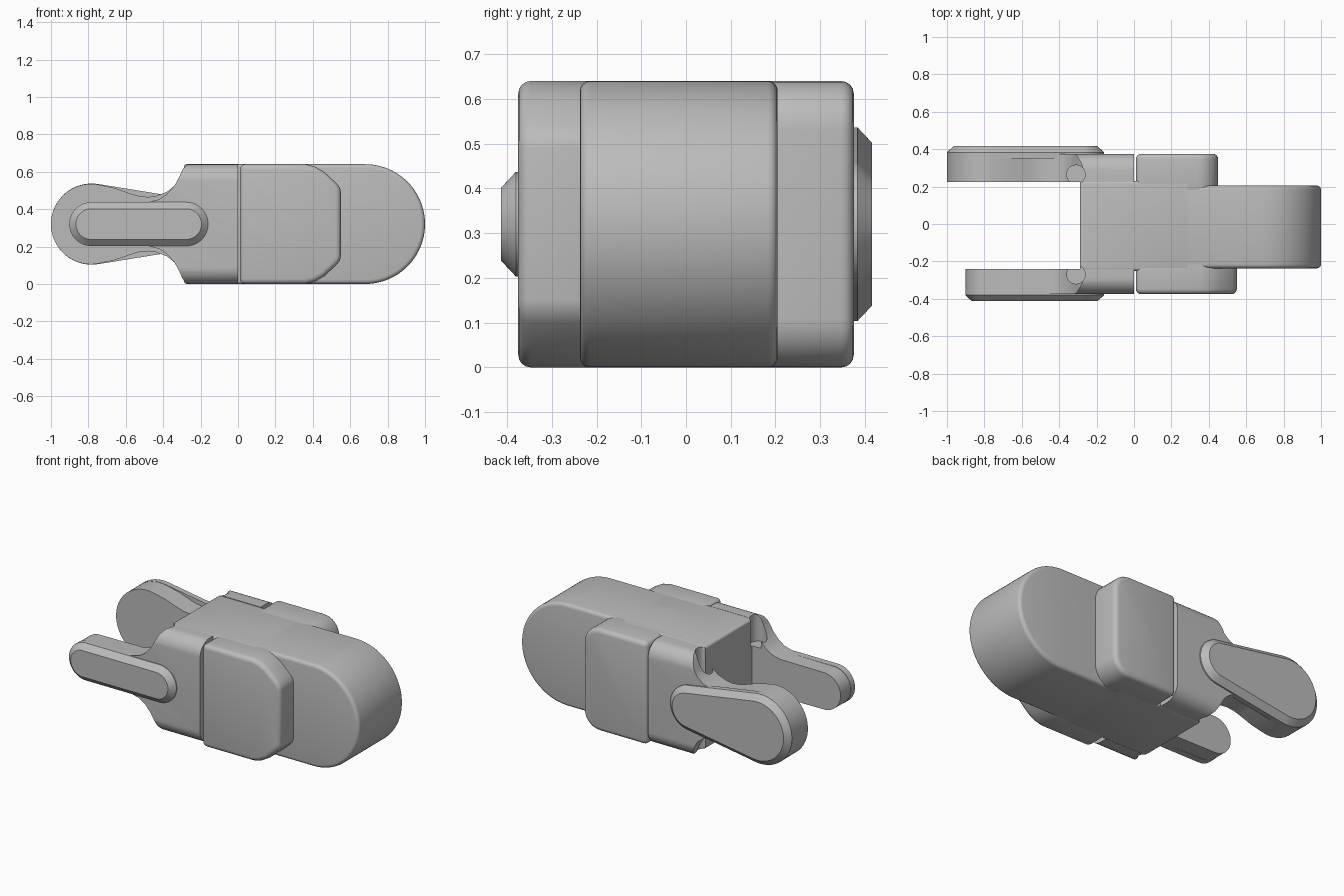
import bpy, bmesh, math

old = bpy.data.objects.get("Cube")
if old:
    bpy.data.objects.remove(old)

MID = 0.32          # height of the symmetry plane
GREY = (0.5, 0.5, 0.5, 1)
mat = bpy.data.materials.new("plain grey")
mat.use_nodes = True
mat.diffuse_color = GREY
mat.node_tree.nodes["Principled BSDF"].inputs["Base Color"].default_value = GREY


def loft(name, rings):
    """Solid skinned through rings of points, with capped ends."""
    bm = bmesh.new()
    loops = [[bm.verts.new(p) for p in ring] for ring in rings]
    n = len(loops[0])
    for a, b in zip(loops, loops[1:]):
        for i in range(n):
            j = (i + 1) % n
            bm.faces.new((a[i], a[j], b[j], b[i]))
    bm.faces.new(loops[0])
    bm.faces.new(loops[-1])
    bmesh.ops.recalc_face_normals(bm, faces=bm.faces)
    mesh = bpy.data.meshes.new(name)
    bm.to_mesh(mesh)
    bm.free()
    mesh.materials.append(mat)
    ob = bpy.data.objects.new(name, mesh)
    bpy.context.collection.objects.link(ob)
    return ob


def at_y(profile, y):
    return [(x, y, z) for x, z in profile]


def prism(name, profile, y0, y1):
    return loft(name, [at_y(profile, y0), at_y(profile, y1)])


def mirrored(half):
    """Close an upper half outline (x, height above the middle)."""
    return [(x, MID + h) for x, h in half] + [(x, MID - h) for x, h in reversed(half) if h > 1e-5]


def arc(cx, cz, rx, rz, start, end, n=12):
    angles = [math.radians(start + (end - start) * i / n) for i in range(n + 1)]
    return [(cx + rx * math.cos(a), cz + rz * math.sin(a)) for a in angles]


def teardrop(x0, r0, x1, r1):
    """Outline around two circles, x0 left of x1."""
    lean = math.degrees(math.asin((r0 - r1) / (x1 - x0)))
    return mirrored(arc(x0, 0, r0, r0, 180, 90 - lean, 16) + arc(x1, 0, r1, r1, 90 - lean, 0, 16))


def activate(ob):
    bpy.ops.object.select_all(action="DESELECT")
    ob.select_set(True)
    bpy.context.view_layer.objects.active = ob


def apply(ob, kind, **settings):
    mod = ob.modifiers.new(kind.lower(), kind)
    for key, value in settings.items():
        setattr(mod, key, value)
    activate(ob)
    bpy.ops.object.modifier_apply(modifier=mod.name)


def bevel(ob, width):
    apply(ob, "BEVEL", width=width, segments=4, limit_method="ANGLE", angle_limit=math.radians(50))


def boolean(ob, cutter, operation):
    apply(ob, "BOOLEAN", object=cutter, operation=operation, solver="EXACT")


# Rounded bar that softens the long outer corners of the side brackets
R = 0.09
section = []
for cy, cz, a in ((0.285, 0.55, 0), (-0.285, 0.55, 90), (-0.285, R, 180), (0.285, R, 270)):
    section += arc(cy, cz, R, R, a, a + 90, 8)
rounder = loft("rounding_helper", [[(x, y, z) for y, z in section] for x in (-1.2, 0.0)])

# Corner scoops above and below each arm root
scoops = []
for side in (-0.27, 0.265):
    for z0, z1 in ((-0.1, 0.17), (0.47, 0.8)):
        ring = arc(-0.31, side, 0.05, 0.05, 0, 345, 23)
        scoops.append(loft("scoop_helper", [[(x, y, z) for x, y in ring] for z in (z0, z1)]))

# Centre of the body and its long rounded end
hub = prism("hub", mirrored([(-0.29, 0.32), (0.3, 0.32)]), -0.25, 0.23)
bevel(hub, 0.015)
end_block = prism("rounded_end", mirrored([(-0.2, 0.32)] + arc(0.68, 0, 0.32, 0.32, 90, 0, 24)), -0.237, 0.205)
bevel(end_block, 0.022)

# Side flanges
front_flange = prism("front_flange", mirrored(
    [(0.01, 0.32), (0.36, 0.32), (0.41, 0.308), (0.46, 0.28), (0.525, 0.22), (0.545, 0.195), (0.55, 0.17)]),
    -0.375, -0.19)
back_flange = prism("back_flange", mirrored([(0.01, 0.32)] + arc(0.34, 0.21, 0.11, 0.11, 90, 0, 8)), 0.15, 0.375)
for flange in (front_flange, back_flange):
    bevel(flange, 0.028)

# Brackets: half of the body side flaring down into an arm
flare = [(-0.42, 0.133), (-0.38, 0.16), (-0.34, 0.205), (-0.315, 0.25), (-0.295, 0.295),
         (-0.275, 0.317), (-0.25, 0.32), (0.05, 0.32)]
front_outline = mirrored(arc(-0.785, 0, 0.115, 0.115, 180, 90, 16) + [(-0.48, 0.117)] + flare)
back_outline = mirrored(arc(-0.785, 0, 0.215, 0.215, 180, 82, 18) +
                        [(-0.66, 0.193), (-0.58, 0.165), (-0.53, 0.15), (-0.48, 0.145), (-0.44, 0.15)] +
                        [(-0.38, 0.172)] + flare[2:])
front_bracket = prism("front_bracket", front_outline, -0.375, -0.24)
back_bracket = prism("back_bracket", back_outline, 0.225, 0.375)
for bracket in (front_bracket, back_bracket):
    boolean(bracket, rounder, "INTERSECT")
for ob in (front_bracket, back_bracket, hub):
    for scoop in scoops:
        boolean(ob, scoop, "DIFFERENCE")

# Chamfered pads on the outside of the arms
front_pad = loft("front_pad", [
    at_y(teardrop(-0.785, 0.117, -0.277, 0.117), -0.34),
    at_y(teardrop(-0.785, 0.117, -0.277, 0.117), -0.38),
    at_y(teardrop(-0.785, 0.082, -0.277, 0.082), -0.413)])
back_pad = loft("back_pad", [
    at_y(teardrop(-0.783, 0.217, -0.3, 0.14), 0.35),
    at_y(teardrop(-0.783, 0.217, -0.3, 0.14), 0.383),
    at_y(teardrop(-0.783, 0.182, -0.3, 0.105), 0.416)])

# Remove helpers and shade
for helper in scoops + [rounder]:
    bpy.data.objects.remove(helper)
for ob in (hub, end_block, front_flange, back_flange, front_bracket, back_bracket, front_pad, back_pad):
    activate(ob)
    bpy.ops.object.shade_smooth_by_angle(angle=math.radians(32))
